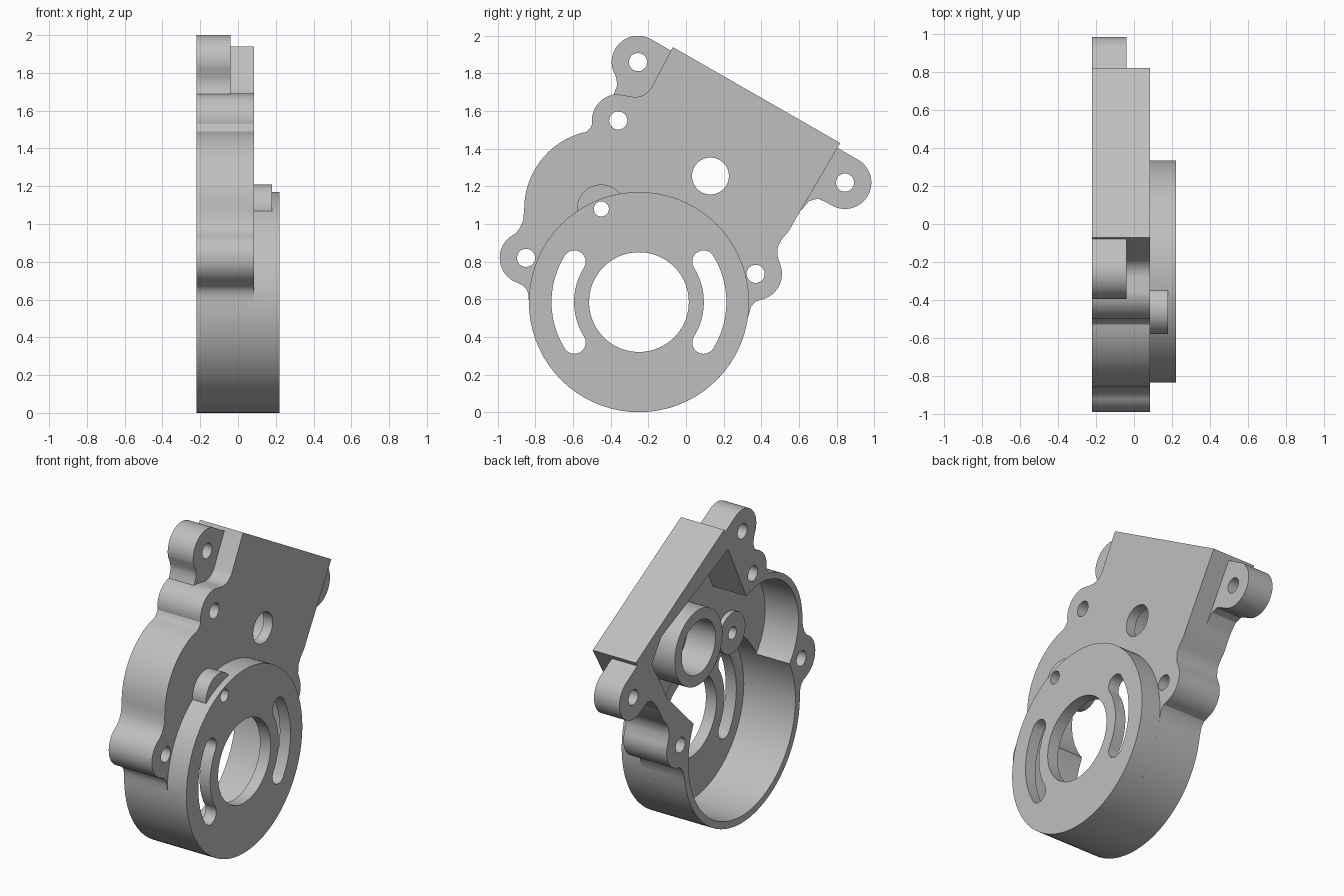
import bpy
import bmesh
from math import sin, cos, radians

cube = bpy.data.objects.get("Cube")
if cube:
    bpy.data.objects.remove(cube, do_unlink=True)

grey = bpy.data.materials.new("light_grey_metal")
grey.use_nodes = True
COLOUR = (0.52, 0.52, 0.52, 1)
grey.diffuse_color = COLOUR
grey.node_tree.nodes["Principled BSDF"].inputs["Base Color"].default_value = COLOUR

BACK, FRONT, FACE = -0.22, 0.085, 0.22   # open rim, plate front, disc front
FLOOR, DISC_FLOOR = 0.015, 0.145         # inside floors
MAIN = (-0.25, 0.585)                    # motor disc centre
LOBE = (-0.44, 1.08)                     # gear lobe centre
SHAFT = (0.13, 1.255)                    # output shaft centre
TOP_EAR, SIDE_EAR = (-0.255, 1.86), (0.845, 1.22)
BOSS_UP, BOSS_LEFT, BOSS_RIGHT = (-0.36, 1.55), (-0.85, 0.82), (0.37, 0.735)
PIN = (-0.45, 1.08)


def arc(c, r, a0, a1):
    """Points along an arc in the y-z plane, angles in degrees."""
    n = max(4, int(abs(a1 - a0) / 5))
    angles = [radians(a0 + (a1 - a0) * i / n) for i in range(n + 1)]
    return [(c[0] + r * cos(a), c[1] + r * sin(a)) for a in angles]


def prism(name, pts, x0, x1):
    """Extrude a y-z outline from x0 to x1."""
    bm = bmesh.new()
    face = bm.faces.new([bm.verts.new((x0, y, z)) for y, z in pts])
    ext = bmesh.ops.extrude_face_region(bm, geom=[face])
    verts = [v for v in ext["geom"] if isinstance(v, bmesh.types.BMVert)]
    bmesh.ops.translate(bm, verts=verts, vec=(x1 - x0, 0, 0))
    bmesh.ops.recalc_face_normals(bm, faces=bm.faces)
    me = bpy.data.meshes.new(name)
    bm.to_mesh(me)
    bm.free()
    me.materials.append(grey)
    ob = bpy.data.objects.new(name, me)
    bpy.context.collection.objects.link(ob)
    return ob


def disc(name, c, r, x0, x1):
    return prism(name, arc(c, r, 0, 360)[:-1], x0, x1)


def combine(target, tool, operation):
    """Apply a boolean and drop the tool."""
    mod = target.modifiers.new("bool", "BOOLEAN")
    mod.operation, mod.solver, mod.object = operation, "EXACT", tool
    bpy.context.view_layer.objects.active = target
    bpy.ops.object.modifier_apply(modifier=mod.name)
    bpy.data.objects.remove(tool, do_unlink=True)


# Main plate outline, counter-clockwise from the box corner
outline = [(0.82, 1.43), (-0.07, 1.94)]
outline += arc((-0.27, 1.775), 0.1, -30, -100)
outline += arc(BOSS_UP, 0.14, 92, 188)
outline += [(-0.508, 1.51), (-0.528, 1.49)]
outline += arc(LOBE, 0.42, 107, 180)
outline += [(-0.865, 1.02), (-0.885, 0.975)]
outline += arc(BOSS_LEFT, 0.14, 115, 250)
outline += [(-0.865, 0.672), (-0.845, 0.65), (-0.837, 0.62)]
outline += arc(MAIN, 0.585, 180, 352)
outline += [(0.345, 0.56), (0.37, 0.588)]
outline += arc(BOSS_RIGHT, 0.14, -75, 20)
outline += [(0.486, 0.83), (0.488, 0.88), (0.51, 0.92), (0.55, 0.967),
            (0.585, 1.03), (0.62, 1.09)]
housing = prism("gearbox_housing", outline, BACK, FRONT)

# Mounting ears, thinner than the plate
top_ear = [(-0.06, 1.91)] + arc(TOP_EAR, 0.14, 60, 195)
top_ear += [(-0.372, 1.78), (-0.365, 1.74), (-0.385, 1.685), (-0.36, 1.6),
            (-0.22, 1.6), (-0.12, 1.78)]
side_ear = [(0.60, 1.06), (0.655, 1.122), (0.70, 1.135), (0.74, 1.118)]
side_ear += arc(SIDE_EAR, 0.14, -118, 60) + [(0.80, 1.407), (0.70, 1.3)]
for pts in (top_ear, side_ear):
    combine(housing, prism("ear", pts, BACK, -0.04), "UNION")

# Raised motor disc
combine(housing, disc("motor_disc", MAIN, 0.585, 0.0, FACE), "UNION")

# Hollow inside, open at the back
box = [(-0.11, 1.80), (-0.3, 1.42), (-0.4, 1.1), (0.0, 0.85), (0.22, 0.80),
       (0.5, 1.08), (0.66, 1.36), (0.56, 1.5)]
for tool in (disc("main_cut", MAIN, 0.54, -0.3, DISC_FLOOR),
             disc("lobe_cut", LOBE, 0.38, -0.3, FLOOR),
             prism("box_cut", box, -0.3, FLOOR)):
    combine(housing, tool, "DIFFERENCE")

# Bearing tube and pin boss standing on the inner floor
combine(housing, disc("bearing_tube", SHAFT, 0.24, -0.18, 0.05), "UNION")
combine(housing, disc("pin_boss", PIN, 0.13, -0.013, 0.18), "UNION")
combine(housing, disc("bearing_pocket", SHAFT, 0.17, -0.3, 0.02), "DIFFERENCE")

# Round through holes
holes = [(MAIN, 0.265), (SHAFT, 0.098), (PIN, 0.04)]
holes += [(c, 0.048) for c in (TOP_EAR, SIDE_EAR, BOSS_UP, BOSS_LEFT, BOSS_RIGHT)]
for c, r in holes:
    combine(housing, disc("hole", c, r, -0.4, 0.4), "DIFFERENCE")

# Curved adjustment slots on both sides of the motor opening
for mid in (0, 180):
    a0, a1 = mid - 32, mid + 32
    end0, end1 = arc(MAIN, 0.405, a0, a1)[0], arc(MAIN, 0.405, a0, a1)[-1]
    slot = arc(MAIN, 0.465, a0, a1) + arc(end1, 0.06, a1, a1 + 180)[1:-1]
    slot += arc(MAIN, 0.345, a1, a0) + arc(end0, 0.06, a0 + 180, a0 + 360)[1:-1]
    combine(housing, prism("slot", slot, 0.05, 0.4), "DIFFERENCE")

# Smooth curved walls, sharp rims
bpy.ops.object.select_all(action="DESELECT")
housing.select_set(True)
bpy.context.view_layer.objects.active = housing
bpy.ops.object.shade_smooth_by_angle(angle=radians(30))
